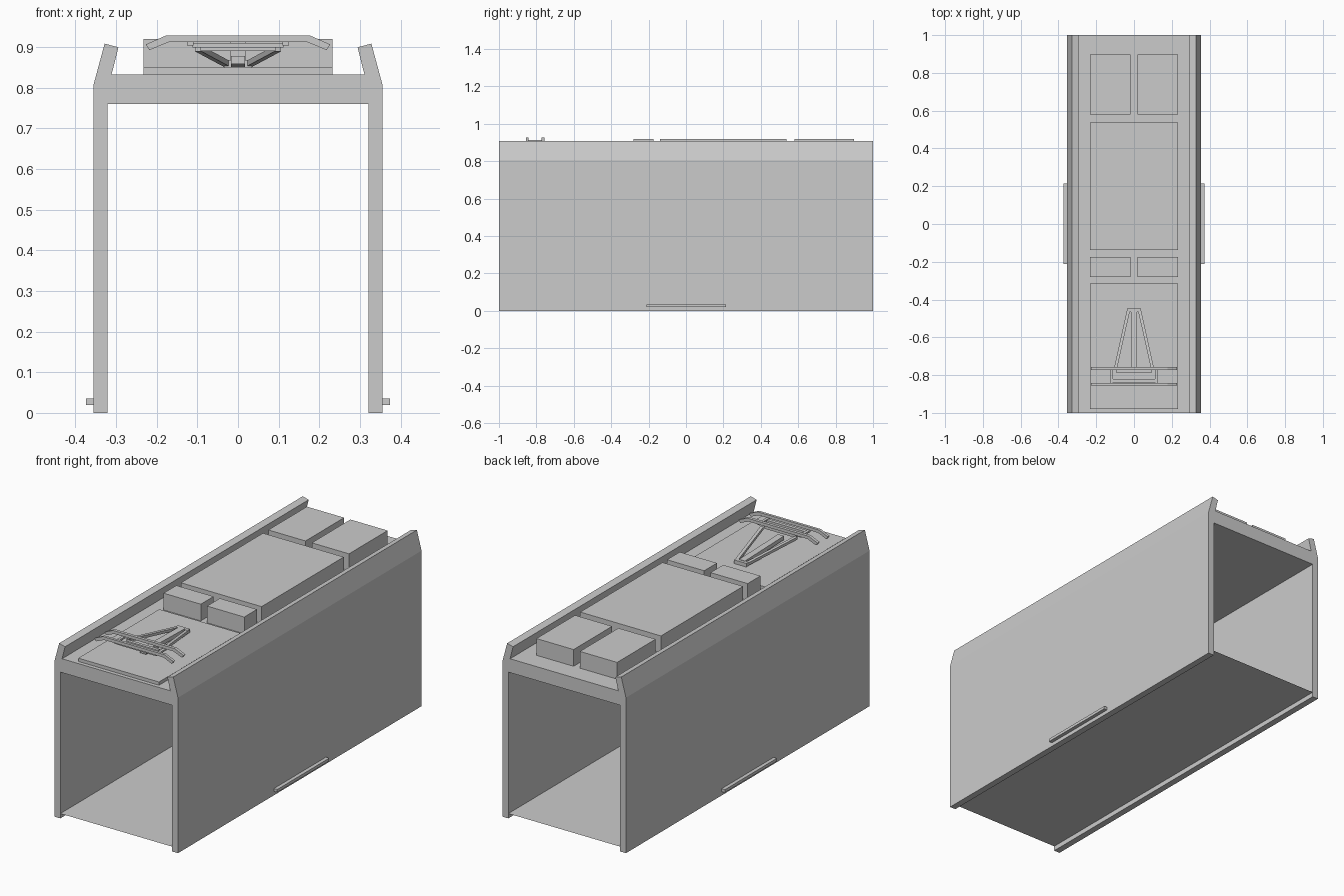
import bpy, bmesh
from mathutils import Vector

cube = bpy.data.objects.get("Cube")
if cube:
    bpy.data.objects.remove(cube, do_unlink=True)

grey = bpy.data.materials.new("light grey")
grey.use_nodes = True
COLOUR = (0.6, 0.6, 0.6, 1)
grey.diffuse_color = COLOUR
grey.node_tree.nodes["Principled BSDF"].inputs["Base Color"].default_value = COLOUR


def finish(name, bm):
    bmesh.ops.recalc_face_normals(bm, faces=bm.faces)
    mesh = bpy.data.meshes.new(name)
    bm.to_mesh(mesh)
    bm.free()
    mesh.materials.append(grey)
    obj = bpy.data.objects.new(name, mesh)
    bpy.context.collection.objects.link(obj)
    return obj


def prism(name, profile, y0, y1):
    """Extrude an x-z outline along y."""
    bm = bmesh.new()
    face = bm.faces.new([bm.verts.new((x, y0, z)) for x, z in profile])
    ext = bmesh.ops.extrude_face_region(bm, geom=[face])
    verts = [v for v in ext["geom"] if isinstance(v, bmesh.types.BMVert)]
    bmesh.ops.translate(bm, verts=verts, vec=(0, y1 - y0, 0))
    return finish(name, bm)


def box(name, x0, x1, y0, y1, z0, z1):
    return prism(name, [(x0, z0), (x1, z0), (x1, z1), (x0, z1)], y0, y1)


def beam(name, start, end, width, height):
    """Square bar between two points, its section kept level."""
    a, b = Vector(start), Vector(end)
    side = (b - a).cross(Vector((0, 0, 1))).normalized() * width / 2
    up = Vector((0, 0, height / 2))
    bm = bmesh.new()
    rings = [[bm.verts.new(p + s * side + u * up)
              for s, u in ((-1, -1), (1, -1), (1, 1), (-1, 1))] for p in (a, b)]
    bm.faces.new(rings[0])
    bm.faces.new(rings[1])
    for i in range(4):
        j = (i + 1) % 4
        bm.faces.new((rings[0][i], rings[0][j], rings[1][j], rings[1][i]))
    return finish(name, bm)


def mirrored(half):
    return half + [(-x, z) for x, z in reversed(half)]


SIDES = (("left", 1), ("right", -1))

# Body shell: walls, roof and leaning roof edges in one section
prism("body_shell", mirrored([
    (0.321, 0.76), (0.321, 0), (0.355, 0), (0.355, 0.808),
    (0.328, 0.908), (0.294, 0.899), (0.311, 0.832)]), -1, 1)

# Floor sheet, a little above the wall bottoms
bm = bmesh.new()
bm.faces.new([bm.verts.new((x, y, 0.025)) for x, y in
              ((-0.321, -1), (0.321, -1), (0.321, 1), (-0.321, 1))])
finish("floor", bm)

# Roof equipment
ROOF, TOP = 0.832, 0.919
box("pantograph_base", -0.232, 0.232, -0.98, -0.315, ROOF, 0.849)
box("large_roof_unit", -0.232, 0.232, -0.138, 0.537, ROOF, TOP)
for side, s in SIDES:
    x0, x1 = sorted((s * 0.018, s * 0.232))
    box(f"front_roof_unit_{side}", x0, x1, -0.28, -0.175, ROOF, TOP)
    box(f"rear_roof_unit_{side}", x0, x1, 0.58, 0.897, ROOF, TOP)
    # Side steps
    x0, x1 = sorted((s * 0.355, s * 0.374))
    box(f"side_step_{side}", x0, x1, -0.212, 0.215, 0.02, 0.035)

# Pantograph contact bars with drooping horns
bar = mirrored([(0.17, 0.912), (0.218, 0.892), (0.227, 0.906), (0.177, 0.928)])
prism("front_contact_bar", bar, -0.855, -0.841)
prism("rear_contact_bar", bar, -0.772, -0.756)

# Pantograph frame and arms
for side, s in SIDES:
    x0, x1 = sorted((s * 0.11, s * 0.125))
    box(f"bar_link_{side}", x0, x1, -0.845, -0.765, 0.904, 0.913)
    beam(f"upper_arm_{side}", (s * 0.027, -0.447, 0.858), (s * 0.098, -0.765, 0.896), 0.016, 0.014)
box("front_cross_rod", -0.112, 0.112, -0.838, -0.82, 0.898, 0.91)
box("rear_cross_rod", -0.092, 0.092, -0.79, -0.773, 0.89, 0.904)
box("arm_hinge", -0.035, 0.035, -0.465, -0.445, 0.849, 0.868)
beam("lower_arm", (0, -0.46, 0.86), (0, -0.78, 0.868), 0.034, 0.02)
